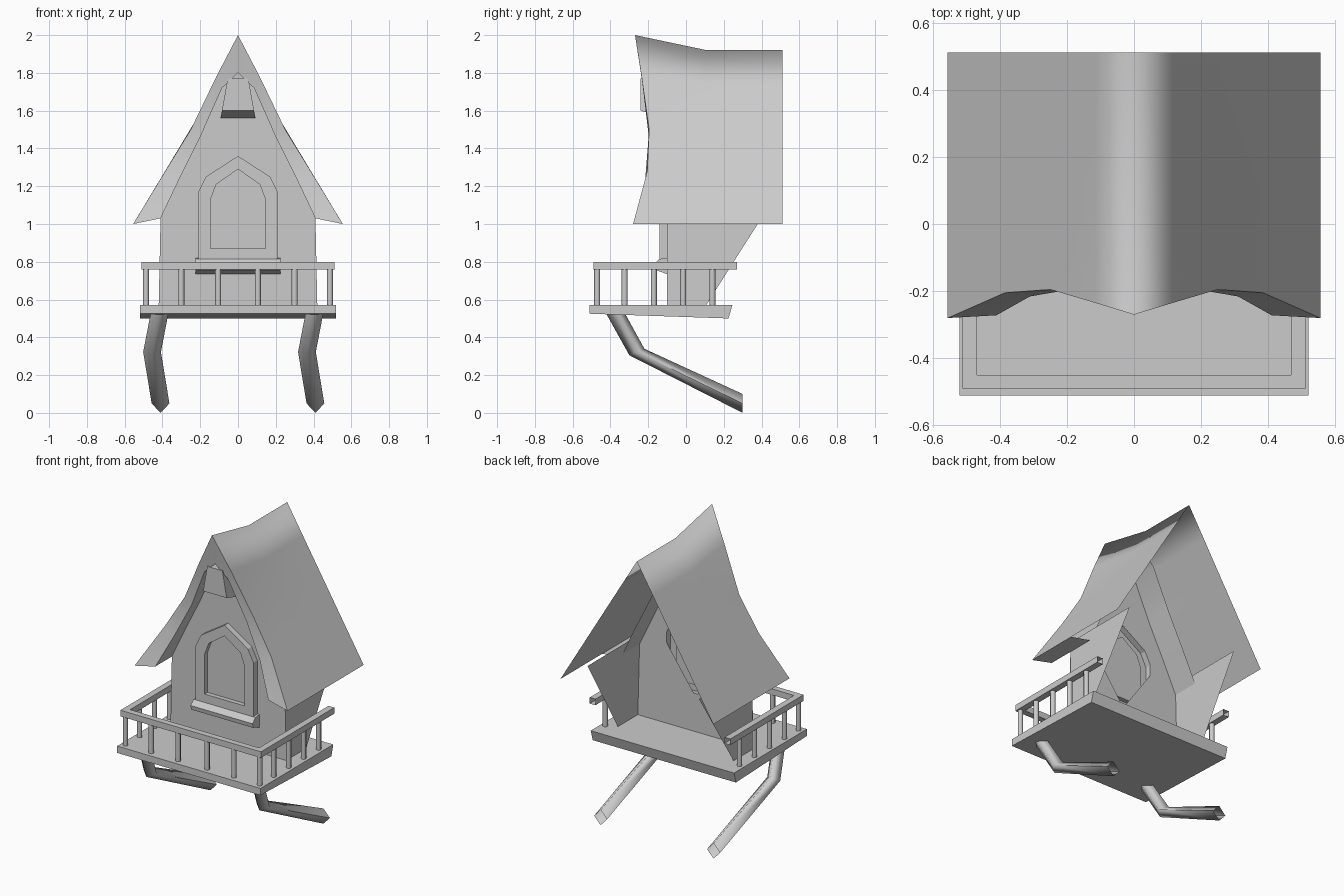
import bpy, bmesh
from math import radians, cos, sin, pi

cube = bpy.data.objects.get("Cube")
if cube:
    bpy.data.objects.remove(cube, do_unlink=True)

grey = bpy.data.materials.new("plain grey")
grey.use_nodes = True
grey.diffuse_color = (0.6, 0.6, 0.6, 1)
grey.node_tree.nodes["Principled BSDF"].inputs["Base Color"].default_value = (0.6, 0.6, 0.6, 1)


def finish(bm, name, mirror=False, smooth=0):
    bmesh.ops.remove_doubles(bm, verts=bm.verts, dist=0.0005)
    bmesh.ops.recalc_face_normals(bm, faces=bm.faces)
    mesh = bpy.data.meshes.new(name)
    bm.to_mesh(mesh)
    bm.free()
    mesh.materials.append(grey)
    ob = bpy.data.objects.new(name, mesh)
    bpy.context.collection.objects.link(ob)
    if mirror:
        mod = ob.modifiers.new("mirror", "MIRROR")
        mod.merge_threshold = 0.001
    if smooth:
        bpy.ops.object.select_all(action="DESELECT")
        ob.select_set(True)
        bpy.context.view_layer.objects.active = ob
        bpy.ops.object.shade_smooth_by_angle(angle=radians(smooth))
    return ob


def loft(bm, rows, closed=False):
    """Skin quads between successive rows of points."""
    rings = [[bm.verts.new(p) for p in row] for row in rows]
    for a, b in zip(rings, rings[1:]):
        n = len(a)
        for i in range(n if closed else n - 1):
            j = (i + 1) % n
            bm.faces.new((a[i], a[j], b[j], b[i]))
    return rings


def face(bm, points):
    return bm.faces.new([bm.verts.new(p) for p in points])


def prism(name, side, half_bottom, half_top=None, z0=0, z1=1):
    """Sweep a (y, z) side profile across x; width may taper with height."""
    top = half_bottom if half_top is None else half_top
    def half(z):
        return half_bottom + (top - half_bottom) * (z - z0) / (z1 - z0)
    bm = bmesh.new()
    ends = loft(bm, [[(s * half(z), y, z) for y, z in side] for s in (-1, 1)], closed=True)
    for e in ends:
        bm.faces.new(e)
    return finish(bm, name)


# Roof: curved front edge, thick front fascia and a thin open back
EDGE = [(1.0, -0.28), (1.28, -0.205), (1.5, -0.195), (1.78, -0.235), (2.0, -0.27)]


def front_y(z):
    for (z0, y0), (z1, y1) in zip(EDGE, EDGE[1:]):
        if z <= z1:
            return y0 + (y1 - y0) * (z - z0) / (z1 - z0)
    return EDGE[-1][1]


outer = [(0, 2.0), (0.115, 1.78), (0.25, 1.5), (0.385, 1.28), (0.555, 1.0)]
inner = [(0, 1.8), (0.085, 1.72), (0.2, 1.46), (0.31, 1.24), (0.41, 1.03)]
SOFFIT_Y, WALL_Y = 0.08, -0.1


def slope(y):
    return [(x, y, 1.92 - x * 0.92 / 0.555) for x, z in outer]


bm = bmesh.new()
rim = [(x, front_y(z), z) for x, z in outer]
lip = [(x, front_y(z), z) for x, z in inner]
loft(bm, [slope(0.51), slope(0.11), rim, lip, [(x, SOFFIT_Y, z) for x, z in inner]])
face(bm, [rim[-1], lip[-1], (0.41, SOFFIT_Y, 1.03), (0.555, SOFFIT_Y, 1.0)])
finish(bm, "roof", mirror=True, smooth=25)

# Front wall with a pointed window opening
frame_out = [(0, 1.36), (0.17, 1.25), (0.21, 1.17), (0.21, 0.8), (0, 0.8)]
frame_in = [(0, 1.29), (0.115, 1.21), (0.145, 1.13), (0.145, 0.87), (0, 0.87)]
bm = bmesh.new()
outline = [(0, 0.56), (0.42, 0.56)] + inner[::-1] + frame_out
f = face(bm, [(x, WALL_Y, z) for x, z in outline])
bmesh.ops.triangulate(bm, faces=[f])
finish(bm, "front_wall", mirror=True)

# Side walls, cut back on a slant
bm = bmesh.new()
face(bm, [(0.42, WALL_Y, 0.56), (0.42, 0.1, 0.56), (0.405, 0.443, 1.1), (0.405, WALL_Y, 1.1)])
finish(bm, "side_walls", mirror=True)

# Window frame and recessed pane
bm = bmesh.new()
loft(bm, [[(x, y, z) for x, z in loop] for loop, y in
          ((frame_out, WALL_Y), (frame_out, -0.14), (frame_in, -0.14), (frame_in, -0.11))])
finish(bm, "window_frame", mirror=True)
bm = bmesh.new()
face(bm, [(x, -0.11, z) for x, z in frame_in])
finish(bm, "window_pane", mirror=True)

# Window sill and gable bracket
prism("window_sill", [(-0.1, 0.82), (-0.14, 0.815), (-0.17, 0.785), (-0.165, 0.757), (-0.1, 0.735)], 0.225)
prism("gable_bracket", [(-0.24, 1.77), (-0.24, 1.6), (-0.1, 1.56), (-0.1, 1.77)],
      0.085, 0.055, 1.6, 1.77)

# Balcony deck
prism("balcony_deck", [(-0.51, 0.57), (-0.51, 0.525), (0.225, 0.5), (0.245, 0.57)], 0.52)

# Handrail: square tube bent around three sides, open at its ends
bm = bmesh.new()
section = [(0.51, -0.49, 0.76), (0.51, -0.49, 0.8), (0.468, -0.45, 0.8), (0.468, -0.45, 0.76)]
loft(bm, [[(0, y, z) for x, y, z in section], section,
          [(x, 0.27, z) for x, y, z in section]], closed=True)
finish(bm, "handrail", mirror=True)

# Balusters
spots = [(x, -0.47) for x in (0.105, 0.3, 0.487)]
spots += [(0.487, y) for y in (-0.325, -0.17, -0.015, 0.14)]
bm = bmesh.new()
for px, py in spots:
    loft(bm, [[(px + 0.016 * cos(i * pi / 4), py + 0.016 * sin(i * pi / 4), z)
               for i in range(8)] for z in (0.565, 0.765)], closed=True)
finish(bm, "balusters", mirror=True, smooth=50)

# Bent diamond-section struts: centre x, y, z then the ring's half-height direction
path = [(0, -0.375, 0.53, -0.05, 0), (-0.04, -0.26, 0.322, -0.04, -0.017), (0.005, 0.3, 0.05, 0, -0.05)]
for name, offset in (("right_strut", -0.415), ("left_strut", 0.405)):
    bm = bmesh.new()
    loft(bm, [[(offset + cx + 0.047, cy, cz), (offset + cx, cy + dy, cz + dz),
               (offset + cx - 0.047, cy, cz), (offset + cx, cy - dy, cz - dz)]
              for cx, cy, cz, dy, dz in path], closed=True)
    finish(bm, name, smooth=100)
